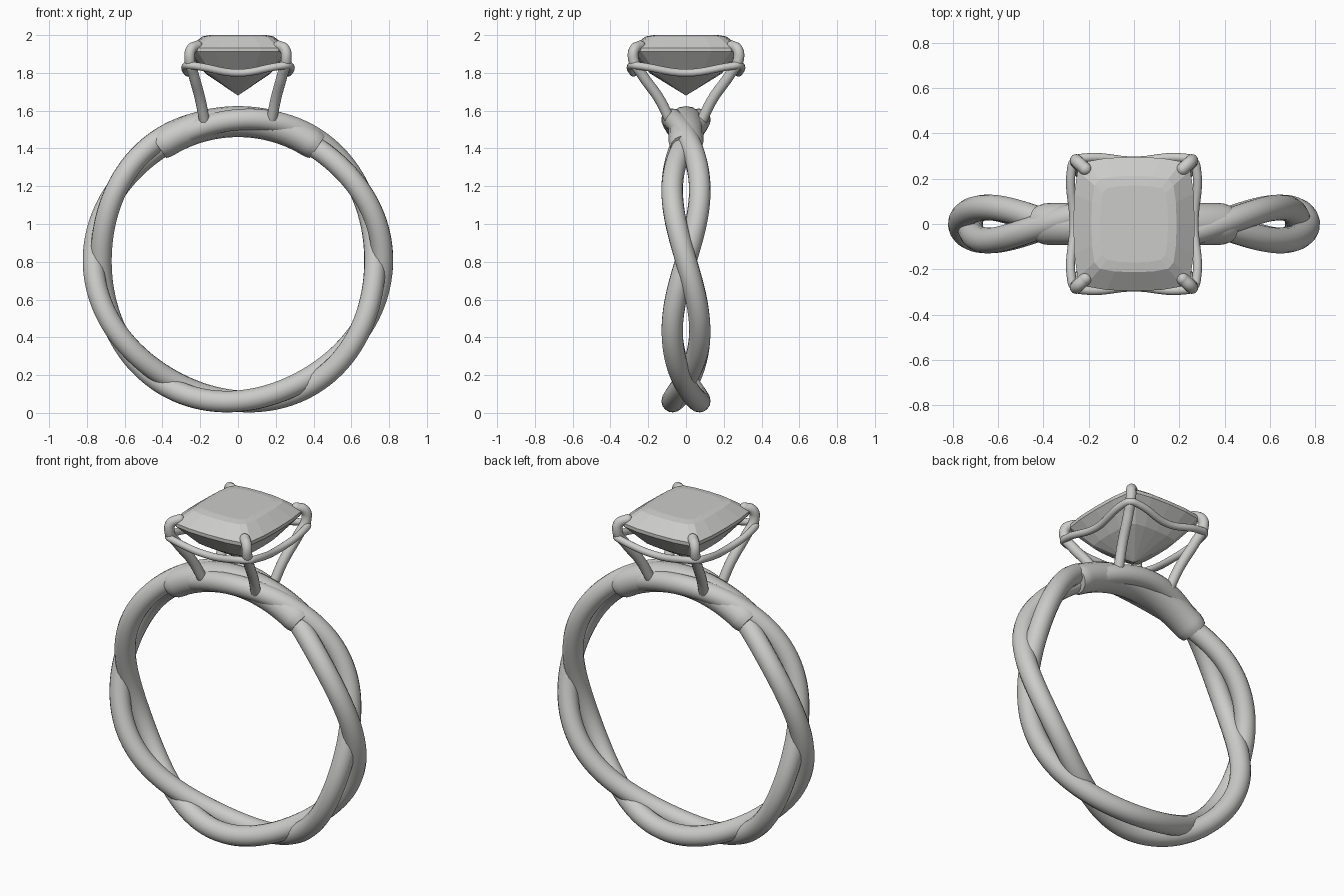
import bpy, bmesh, math

cube = bpy.data.objects.get("Cube")
if cube:
    bpy.data.objects.remove(cube, do_unlink=True)


def material(name, rgb):
    m = bpy.data.materials.new(name)
    m.use_nodes = True
    col = (*rgb, 1)
    m.diffuse_color = col
    m.node_tree.nodes["Principled BSDF"].inputs["Base Color"].default_value = col
    return m


METAL = material("pale grey metal", (0.6, 0.6, 0.59))
CENTRE_Z = 0.807


def tube(name, pts, radius, closed=False, smooth_path=False, radii=None):
    """Sweep a round section along a path and turn it into a mesh."""
    cu = bpy.data.curves.new(name, 'CURVE')
    cu.dimensions = '3D'
    cu.bevel_depth = radius
    cu.bevel_resolution = 6
    cu.use_fill_caps = not closed
    cu.resolution_u = 10
    sp = cu.splines.new('BEZIER' if smooth_path else 'POLY')
    items = sp.bezier_points if smooth_path else sp.points
    items.add(len(pts) - 1)
    for i, (item, p) in enumerate(zip(items, pts)):
        if smooth_path:
            item.co = p
            item.handle_left_type = item.handle_right_type = 'AUTO'
        else:
            item.co = (*p, 1)
        if radii:
            item.radius = radii[i]
    sp.use_cyclic_u = closed
    ob = bpy.data.objects.new(name, cu)
    bpy.context.collection.objects.link(ob)
    cu.materials.append(METAL)
    bpy.ops.object.select_all(action='DESELECT')
    bpy.context.view_layer.objects.active = ob
    ob.select_set(True)
    bpy.ops.object.convert(target='MESH')
    ob = bpy.context.object
    ob.name = name
    bpy.ops.object.shade_smooth_by_angle(angle=math.radians(50))
    return ob


def ring_point(angle, r, y=0):
    return (r * math.cos(angle), y, CENTRE_Z + r * math.sin(angle))


# Two intertwined band strands, three half turns per half circle
for side, name in ((1, "band_strand_a"), (-1, "band_strand_b")):
    pts = []
    for i in range(180):
        a = math.tau * i / 180
        pts.append(ring_point(a, 0.745 + side * 0.02 * math.cos(3 * a),
                              -side * 0.073 * math.sin(3 * a)))
    tube(name, pts, 0.057, closed=True)

# Thick sleeve joining the strands under the setting, with softened ends
steps = 40
angles = [math.radians(55 + 70 * i / steps) for i in range(steps + 1)]
ends = [0.88, 0.97]
sizes = ends + [1] * (steps - 3) + ends[::-1]
sleeve = tube("top_sleeve", [ring_point(a, 0.735) for a in angles], 0.082, radii=sizes)
sleeve.scale.y = 1.12

# Four claws curling over the corners of the stone
claw = [(0.178, 0.085, 1.55), (0.2, 0.14, 1.66), (0.235, 0.232, 1.79),
        (0.255, 0.278, 1.87), (0.248, 0.273, 1.925), (0.215, 0.243, 1.943)]
for sx, h in ((1, "left"), (-1, "right")):
    for sy, d in ((-1, "front"), (1, "back")):
        path = [(x * sx, y * sy, z) for x, y, z in claw]
        tube(f"claw_{d}_{h}", path, 0.028, smooth_path=True)
        bpy.ops.mesh.primitive_uv_sphere_add(segments=16, ring_count=10,
                                             radius=0.028, location=path[-1])
        tip = bpy.context.object
        tip.name = f"claw_tip_{d}_{h}"
        tip.data.materials.append(METAL)
        bpy.ops.object.shade_smooth()

# Thin rail around the claws, dipping in the middle of each side
quarter = [(0.265, 0, 1.80), (0.277, 0.235, 1.835), (0.262, 0.278, 1.84),
           (0.215, 0.292, 1.835), (0, 0.278, 1.80)]
rail = quarter[:]
rail += [(-x, y, z) for x, y, z in quarter[-2::-1]]
rail += [(x, -y, z) for x, y, z in rail[-2:0:-1]]
tube("setting_rail", rail, 0.02, closed=True, smooth_path=True)


# Cushion-cut stone: stacked cushion outlines ending in a point
def cushion(hx, hy, z):
    pts = []
    outline = [(1, 0), (0.985, 0.45), (0.93, 0.8), (0.8, 0.93), (0.45, 0.985)]
    for k in range(4):
        for u, v in outline:
            for _ in range(k):
                u, v = -v, u
            pts.append((u * hx, v * hy, z))
    return pts


bm = bmesh.new()
levels = [(0.15, 0.17, 2.0), (0.188, 0.213, 1.993), (0.268, 0.296, 1.932),
          (0.268, 0.296, 1.912), (0.17, 0.187, 1.795)]
loops = [[bm.verts.new(p) for p in cushion(*lv)] for lv in levels]
bm.faces.new(loops[0])
n = len(loops[0])
for up, low in zip(loops, loops[1:]):
    for i in range(n):
        j = (i + 1) % n
        bm.faces.new((up[i], low[i], low[j], up[j]))
point = bm.verts.new((0, 0, 1.68))
for i in range(n):
    bm.faces.new((loops[-1][i], point, loops[-1][(i + 1) % n]))
bmesh.ops.recalc_face_normals(bm, faces=bm.faces)
mesh = bpy.data.meshes.new("stone")
bm.to_mesh(mesh)
bm.free()
mesh.materials.append(METAL)
bpy.context.collection.objects.link(bpy.data.objects.new("stone", mesh))
